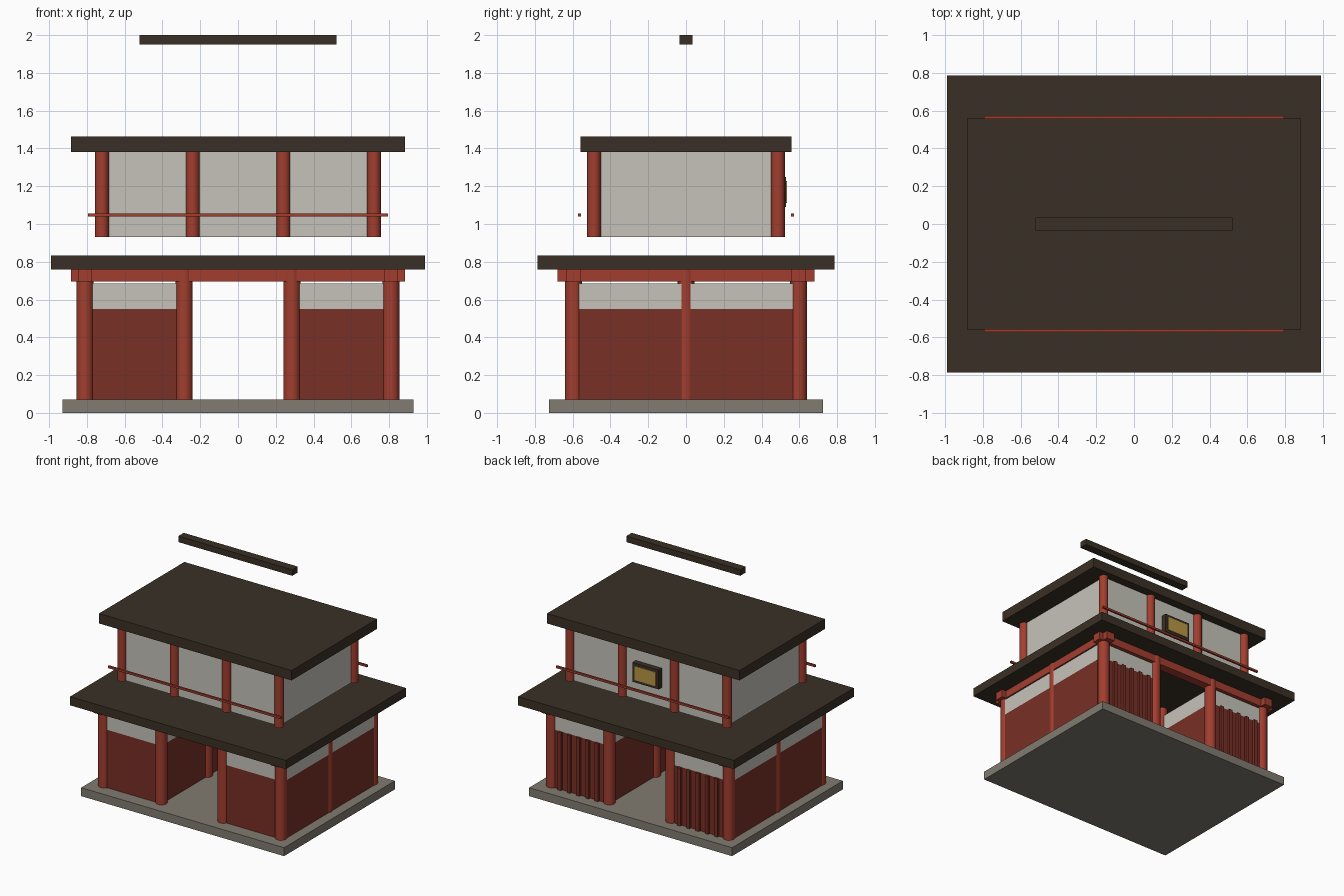
import bpy
import math

if "Cube" in bpy.data.objects:
    bpy.data.objects.remove(bpy.data.objects["Cube"], do_unlink=True)


def material(name, rgb):
    mat = bpy.data.materials.new(name)
    mat.use_nodes = True
    mat.diffuse_color = (*rgb, 1)
    mat.node_tree.nodes["Principled BSDF"].inputs["Base Color"].default_value = (*rgb, 1)
    return mat


STONE = material("grey stone", (0.22, 0.2, 0.165))
VERMILION = material("vermilion wood", (0.36, 0.048, 0.028))
DARK_RED = material("dark red boards", (0.19, 0.029, 0.019))
PLASTER = material("white plaster", (0.56, 0.545, 0.49))
ROOF = material("dark brown roof", (0.042, 0.03, 0.019))
GOLD = material("gold panel", (0.48, 0.31, 0.06))


def box(name, mat, x, y, z):
    """Box from (low, high) pairs on each axis."""
    bpy.ops.mesh.primitive_cube_add(size=1, location=[sum(r) / 2 for r in (x, y, z)])
    ob = bpy.context.object
    ob.name = name
    ob.scale = [abs(r[1] - r[0]) for r in (x, y, z)]
    bpy.ops.object.transform_apply(location=False, rotation=False, scale=True)
    ob.data.materials.append(mat)
    return ob


def around(centre, half):
    return (centre - half, centre + half)


def column(name, x, y, z, radius):
    bpy.ops.mesh.primitive_cylinder_add(vertices=20, radius=radius, depth=z[1] - z[0],
                                        location=(x, y, sum(z) / 2))
    ob = bpy.context.object
    ob.name = name
    ob.data.materials.append(VERMILION)
    bpy.ops.object.shade_smooth_by_angle(angle=math.radians(40))


def wall(name, x, y):
    """Red boards below, plaster band above."""
    box(name + "_boards", DARK_RED, x, y, (FLOOR, BAND))
    box(name + "_plaster", PLASTER, x, y, (BAND, 0.685))


FLOOR, BAND, EAVE = 0.07, 0.55, 0.76
COL_X, GATE_X, COL_Y, R = 0.81, 0.285, 0.595, 0.045

# Stone platform
box("platform", STONE, around(0, 0.93), around(0, 0.725), (0, FLOOR))

# Lower columns in three rows
for x in (-COL_X, -GATE_X, GATE_X, COL_X):
    for y in (-COL_Y, 0, COL_Y):
        column("lower_column", x, y, (FLOOR, EAVE), R)

# Crossing beams under the lower eaves
for s in (-1, 1):
    box("long_beam", VERMILION, around(0, 0.885), around(s * COL_Y, 0.037), (0.695, EAVE))
    box("side_beam", VERMILION, around(s * COL_X, 0.038), around(0, 0.68), (0.695, EAVE - 0.001))

# Lower walls: outer sides, passage sides, front and back bays
for s in (-1, 1):
    wall("side_wall", (s * 0.81, s * 0.848), around(0, 0.567))
    wall("passage_wall", around(s * GATE_X, 0.015), around(0, COL_Y - 0.03))
    for y in (-COL_Y, COL_Y):
        wall("bay_wall", (s * (GATE_X + 0.03), s * (COL_X - 0.03)), around(y, 0.02))
    # Upright slats on the back bays
    for i in range(5):
        x = s * (0.5475 + (i - 2) * 0.085)
        box("back_slat", DARK_RED, around(x, 0.015), (COL_Y, COL_Y + 0.04), (FLOOR, BAND))

# Lower roof
box("lower_roof", ROOF, around(0, 0.989), around(0, 0.786), (EAVE, 0.832))

# Upper storey with its columns and rails
UPPER = (0.93, 1.38)
box("upper_walls", PLASTER, around(0, 0.72), around(0, 0.487), UPPER)
for y in (-0.487, 0.487):
    for x in (-0.72, -0.24, 0.24, 0.72):
        column("upper_column", x, y, UPPER, 0.036)
for s in (-1, 1):
    box("balcony_rail", VERMILION, around(0, 0.793), around(s * 0.563, 0.008), (1.039, 1.056))

# Framed plaque on the back
box("plaque_frame", ROOF, around(0, 0.12), (0.487, 0.53), (1.09, 1.25))
box("plaque_panel", GOLD, around(0, 0.098), (0.53, 0.536), (1.112, 1.228))

# Upper roof and ridge beam
box("upper_roof", ROOF, around(0, 0.883), around(0, 0.559), (1.38, 1.462))
box("ridge_beam", ROOF, around(0, 0.522), around(0, 0.035), (1.95, 2.0))
